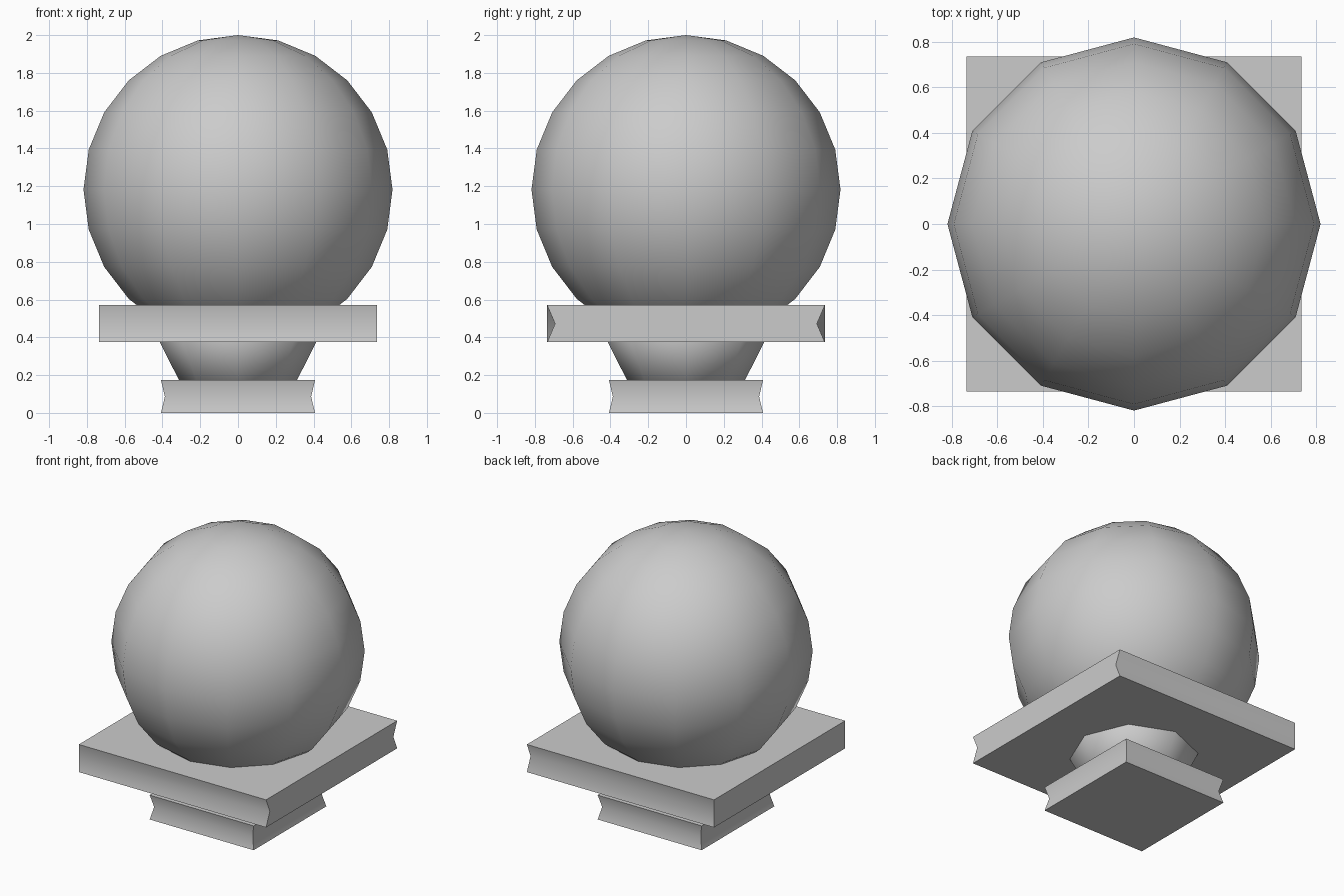
import bpy
import bmesh

if "Cube" in bpy.data.objects:
    bpy.data.objects.remove(bpy.data.objects["Cube"])


def ball(name, segments, rings, radius, height, z):
    """Smooth UV sphere, stretched vertically to the given half height."""
    bpy.ops.mesh.primitive_uv_sphere_add(segments=segments, ring_count=rings,
                                         radius=1, location=(0, 0, 0))
    ob = bpy.context.object
    ob.name = name
    for v in ob.data.vertices:
        v.co = (v.co.x * radius, v.co.y * radius, v.co.z * height + z)
    bpy.ops.object.shade_smooth()
    return ob


def slab(name, half, z0, z1, waist):
    """Square slab whose middle ring of corners is placed by waist(sx, sy)."""
    bm = bmesh.new()
    signs = [(-1, -1), (1, -1), (1, 1), (-1, 1)]
    outer = [(sx * half, sy * half) for sx, sy in signs]
    middle = [waist(sx, sy) for sx, sy in signs]
    levels = [(z0, outer), ((z0 + z1) / 2, middle), (z1, outer)]
    rings = [[bm.verts.new((x, y, z)) for x, y in pts] for z, pts in levels]
    for low, high in zip(rings, rings[1:]):
        for i in range(4):
            j = (i + 1) % 4
            bm.faces.new((low[i], low[j], high[j], high[i]))
    bm.faces.new(rings[0][::-1])
    bm.faces.new(rings[-1])
    mesh = bpy.data.meshes.new(name)
    bm.to_mesh(mesh)
    bm.free()
    ob = bpy.data.objects.new(name, mesh)
    bpy.context.collection.objects.link(ob)
    bpy.ops.object.select_all(action='DESELECT')
    ob.select_set(True)
    bpy.context.view_layer.objects.active = ob
    bpy.ops.object.shade_smooth_by_angle(angle=0.7)
    return ob


# Foot: all four corners pinched in at mid height
slab("foot", 0.408, 0.0, 0.173, lambda sx, sy: (sx * 0.387, sy * 0.387))

# Neck: low-poly rounded cup between the two slabs
ball("neck", 8, 4, 0.43, 0.35, 0.405)

# Plate: only the corners on the right side are pinched, along y
slab("plate", 0.735, 0.374, 0.57,
     lambda sx, sy: (sx * 0.735, sy * (0.693 if sx > 0 else 0.735)))

# Large ball resting in the plate
ball("finial_ball", 12, 12, 0.818, 0.818, 1.182)
